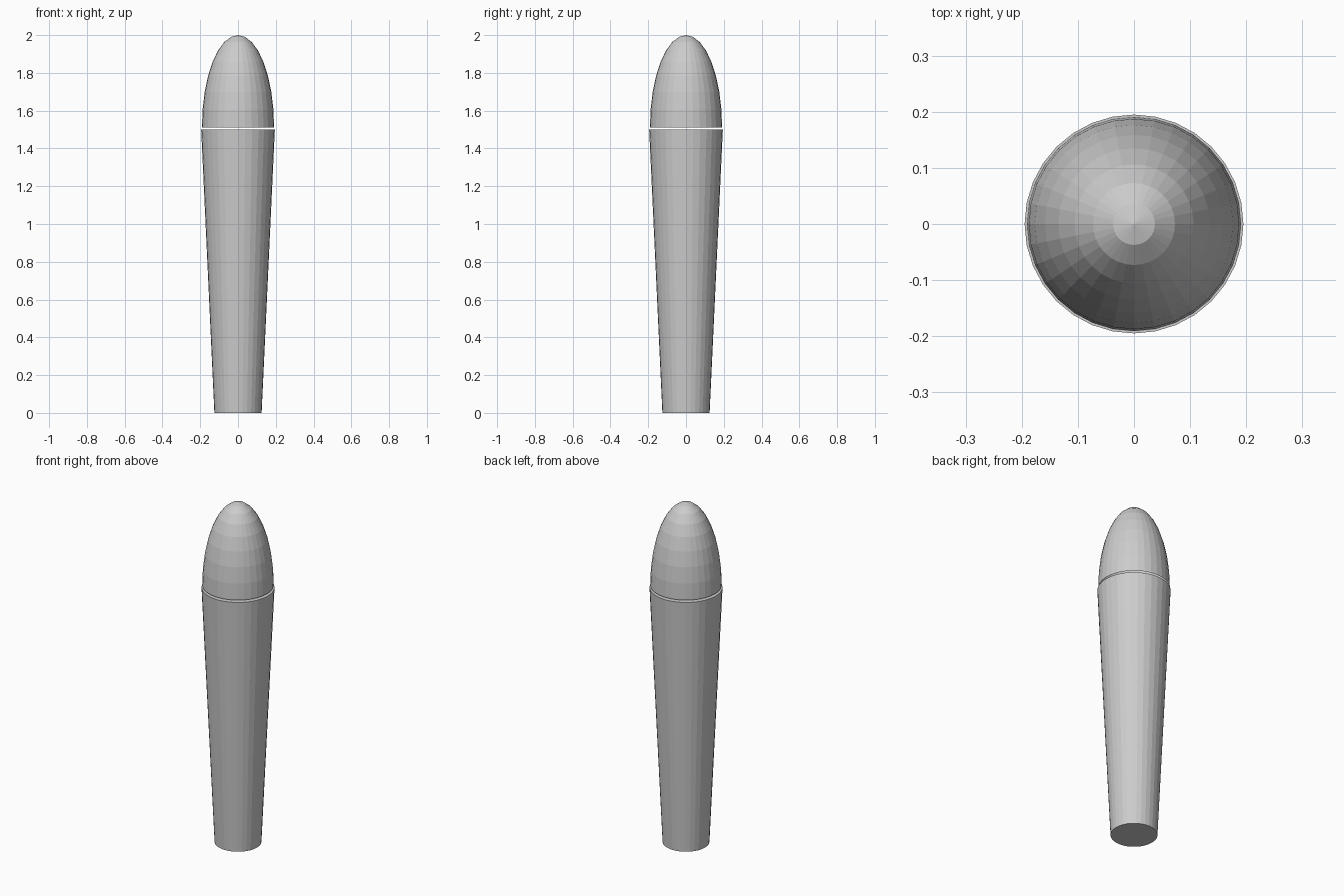
import bpy, bmesh
from mathutils import Matrix

if "Cube" in bpy.data.objects:
    bpy.data.objects.remove(bpy.data.objects["Cube"])

SIDES = 32


def add_object(name, bm):
    bmesh.ops.recalc_face_normals(bm, faces=bm.faces)
    mesh = bpy.data.meshes.new(name)
    bm.to_mesh(mesh)
    bm.free()
    obj = bpy.data.objects.new(name, mesh)
    bpy.context.collection.objects.link(obj)
    return obj


# Tapered handle, narrow at the bottom and closed at both ends
bm = bmesh.new()
bmesh.ops.create_cone(bm, cap_ends=True, segments=SIDES,
                      radius1=0.125, radius2=0.195, depth=1.5,
                      matrix=Matrix.Translation((0, 0, 0.75)))
add_object("tapered_handle", bm)

# Domed cap: upper half of a stretched sphere, floating just above the handle
bm = bmesh.new()
bmesh.ops.create_uvsphere(bm, u_segments=SIDES, v_segments=16, radius=1)
lower = [v for v in bm.verts if v.co.z < -0.001]
bmesh.ops.delete(bm, geom=lower, context='VERTS')
bmesh.ops.scale(bm, vec=(0.191, 0.191, 0.488), verts=bm.verts)
bmesh.ops.translate(bm, vec=(0, 0, 1.512), verts=bm.verts)
add_object("domed_cap", bm)
